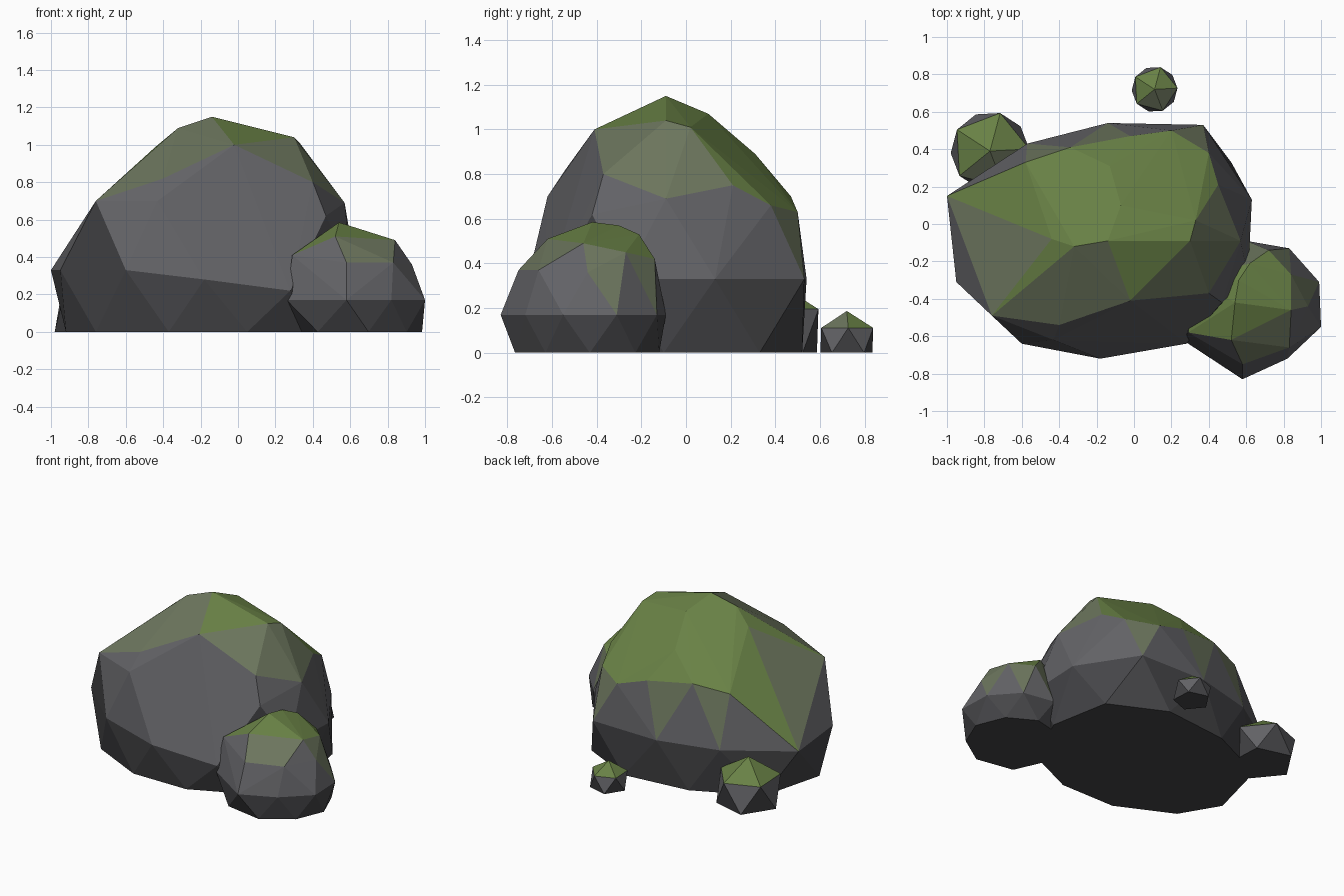
import bpy, bmesh
from math import radians
from mathutils import Vector, Matrix


def material(name, colour):
    m = bpy.data.materials.new(name)
    m.diffuse_color = (*colour, 1)
    return m


MATS = [material("stone", (0.125, 0.125, 0.135)),
        material("damp_stone", (0.06, 0.06, 0.065)),
        material("thin_moss", (0.15, 0.18, 0.11)),
        material("moss", (0.14, 0.22, 0.06))]


def finish(name, bm):
    # flat facets; moss gathers on upward and rearward faces
    bmesh.ops.recalc_face_normals(bm, faces=bm.faces)
    for f in bm.faces:
        n = f.normal
        score = n.z + 0.3 * n.y
        f.material_index = 3 if score > 0.74 else 2 if score > 0.5 else 1 if n.z < 0.06 else 0
    me = bpy.data.meshes.new(name)
    bm.to_mesh(me)
    bm.free()
    for m in MATS:
        me.materials.append(m)
    ob = bpy.data.objects.new(name, me)
    bpy.context.collection.objects.link(ob)
    return ob


def hull(name, points):
    bm = bmesh.new()
    for p in points:
        bm.verts.new(p)
    bmesh.ops.convex_hull(bm, input=bm.verts[:])
    loose = [v for v in bm.verts if not v.link_faces]
    bmesh.ops.delete(bm, geom=loose, context='VERTS')
    finish(name, bm)


def small_rock(name, x, y, z, r, turn):
    # icosahedron with its underside flattened onto the ground
    bm = bmesh.new()
    bmesh.ops.create_icosphere(bm, subdivisions=1, radius=r,
                               matrix=Matrix.Translation((x, y, z)) @ Matrix.Rotation(radians(turn), 4, 'Z'))
    for v in bm.verts:
        v.co.z = max(v.co.z, 0)
    finish(name, bm)


def ring(pts, z):
    return [(x, y, z) for x, y in pts]


# main boulder: base ring, waist ring, crown
base = [(-0.92, -0.2), (-0.76, -0.47), (-0.37, -0.66), (0.05, -0.66), (0.4, -0.5),
        (0.6, -0.1), (0.52, 0.33), (0.13, 0.52), (-0.35, 0.47), (-0.8, 0.26)]
waist = [(-1, 0.15), (-0.95, -0.31), (-0.6, -0.64), (0.61, -0.28),
         (0.63, 0.13), (0.37, 0.53), (-0.14, 0.54), (-0.57, 0.43)]
crown = [(-0.18, -0.72, 0.28), (0.28, -0.64, 0.22),
         (-0.76, -0.49, 0.70), (-0.43, -0.62, 0.70), (-0.40, -0.54, 0.82),
         (-0.02, -0.41, 1.0), (0.40, -0.37, 0.80), (0.47, -0.42, 0.62),
         (0.57, -0.09, 0.69), (0.30, -0.09, 1.04), (0.33, 0.02, 1.01),
         (-0.14, -0.09, 1.15), (-0.32, -0.12, 1.09), (-0.44, -0.08, 0.99),
         (-0.07, 0.10, 1.07), (-0.13, 0.31, 0.89), (-0.34, 0.41, 0.74),
         (-0.58, 0.33, 0.70), (-0.02, 0.47, 0.70), (0.2, 0.50, 0.63),
         (0.40, 0.38, 0.66), (0.45, 0.21, 0.75)]
hull("main_boulder", ring(base, 0) + ring(waist, 0.33) + crown)

# side boulder
waist = [(0.26, -0.62), (0.58, -0.83), (0.82, -0.72), (1.0, -0.55), (0.99, -0.31),
         (0.83, -0.13), (0.6, -0.09), (0.32, -0.25)]
mid = Vector((0.63, -0.45))
base = []
for a, b in zip(waist, waist[1:] + waist[:1]):
    p = mid + ((Vector(a) + Vector(b)) / 2 - mid) * 0.97
    base.append((p.x, p.y))
crown = [(0.54, -0.42, 0.585), (0.56, -0.30, 0.57), (0.62, -0.21, 0.53),
         (0.72, -0.14, 0.42), (0.84, -0.46, 0.49), (0.84, -0.27, 0.45),
         (0.93, -0.44, 0.36), (0.83, -0.66, 0.37), (0.58, -0.75, 0.37),
         (0.52, -0.62, 0.51), (0.29, -0.58, 0.41), (0.33, -0.3, 0.42)]
hull("side_boulder", ring(base, 0) + ring(waist, 0.17) + crown)

# loose stones behind
small_rock("left_stone", -0.77, 0.39, 0.09, 0.235, 3)
small_rock("back_pebble", 0.11, 0.72, 0.05, 0.137, 3)
